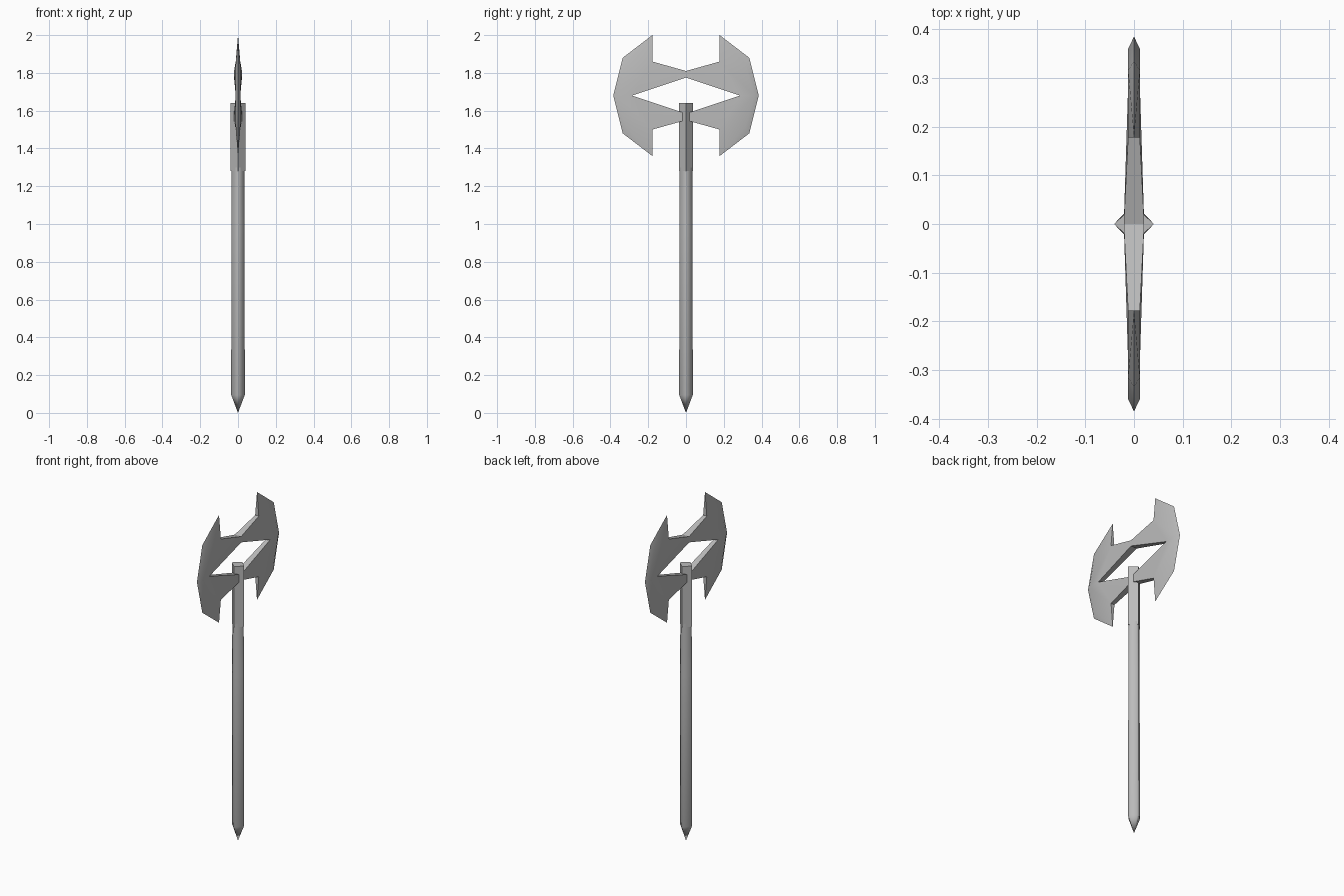
import bpy, bmesh, math

cube = bpy.data.objects.get("Cube")
if cube:
    bpy.data.objects.remove(cube, do_unlink=True)

steel = bpy.data.materials.new("grey_steel")
steel.use_nodes = True
steel.diffuse_color = (0.5, 0.5, 0.5, 1)
steel.node_tree.nodes["Principled BSDF"].inputs["Base Color"].default_value = (0.5, 0.5, 0.5, 1)


def make_object(name, bm):
    mesh = bpy.data.meshes.new(name)
    bm.to_mesh(mesh)
    bm.free()
    obj = bpy.data.objects.new(name, mesh)
    bpy.context.collection.objects.link(obj)
    mesh.materials.append(steel)
    bpy.ops.object.select_all(action='DESELECT')
    obj.select_set(True)
    bpy.context.view_layer.objects.active = obj
    return obj


def smooth(degrees):
    bpy.ops.object.shade_smooth_by_angle(angle=math.radians(degrees))


def diamond_bar(name, levels, squash=1.0):
    """Stack of diamond sections (z, radius, corner flat), corners on the axes."""
    bm = bmesh.new()
    rings = []
    for z, r, c in levels:
        section = [(r, -c), (r, c), (c, r), (-c, r), (-r, c), (-r, -c), (-c, -r), (c, -r)]
        rings.append([bm.verts.new((x, y * squash, z)) for x, y in section])
    for low, high in zip(rings, rings[1:]):
        for i in range(8):
            j = (i + 1) % 8
            bm.faces.new((low[i], low[j], high[j], high[i]))
    bm.faces.new(rings[-1])
    bm.faces.new(rings[0][::-1])
    bmesh.ops.remove_doubles(bm, verts=bm.verts, dist=0.0005)
    bmesh.ops.recalc_face_normals(bm, faces=bm.faces)
    return make_object(name, bm)


# Shaft with slightly blunted corners and a pointed foot
diamond_bar("shaft", [(0, 0.0001, 0), (0.095, 0.036, 0.006),
                      (1.0, 0.035, 0.006), (1.3, 0.033, 0.006)])
smooth(50)

# Sharp-cornered socket that holds the head
diamond_bar("socket", [(1.28, 0.041, 0), (1.64, 0.041, 0)], squash=0.92)
smooth(30)

# Double axe head: one eighth of it, mirrored on all three axes
MID = 1.68
points = {  # half thickness, y, height above the middle
    "bar_top": (0.021, 0, 0.13), "bar_low": (0.021, 0, 0.095),
    "hole": (0.012, 0.285, 0), "horn_base": (0.012, 0.178, 0.18),
    "bevel_up": (0.012, 0.315, 0.165), "bevel_mid": (0.012, 0.36, 0),
    "tip": (0, 0.178, 0.32), "edge_up": (0, 0.335, 0.2), "edge_mid": (0, 0.385, 0),
}
for key in ("bar_top", "bar_low", "hole", "horn_base"):
    points[key + "_core"] = (0,) + points[key][1:]
faces = [
    "bar_top bar_low hole horn_base",
    "horn_base hole bevel_mid bevel_up",
    "horn_base bevel_up tip",
    "bevel_up edge_up tip",
    "bevel_up bevel_mid edge_mid edge_up",
    "bar_top horn_base horn_base_core bar_top_core",
    "horn_base tip horn_base_core",
    "hole bar_low bar_low_core hole_core",
]
bm = bmesh.new()
verts = {key: bm.verts.new(co) for key, co in points.items()}
for face in faces:
    bm.faces.new([verts[key] for key in face.split()])
head = make_object("axe_head", bm)
head.location.z = MID
mirror = head.modifiers.new("mirror", 'MIRROR')
mirror.use_axis = (True, True, True)
mirror.merge_threshold = 0.0005
bpy.ops.object.modifier_apply(modifier=mirror.name)
smooth(30)
